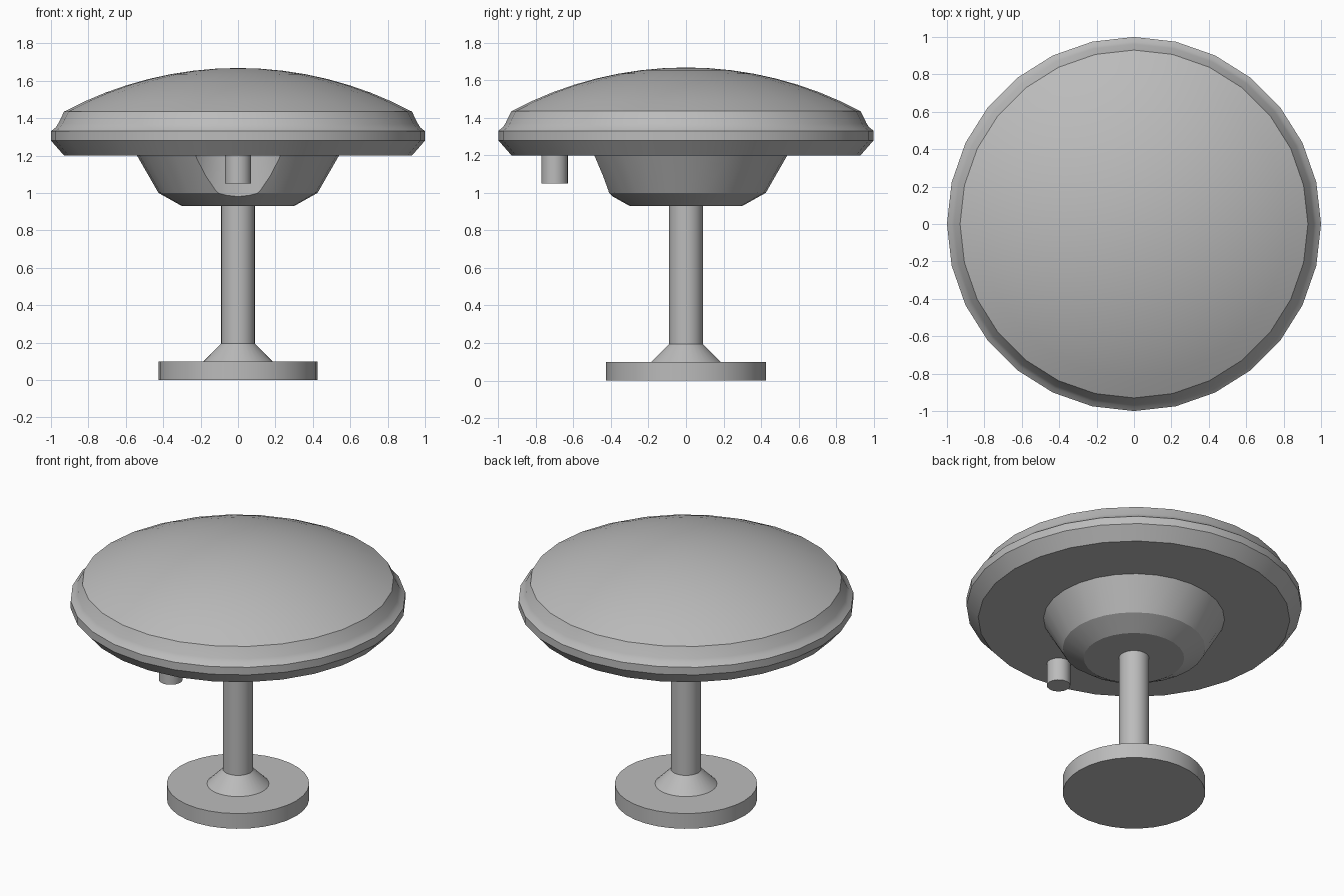
import bpy, bmesh, math

cube = bpy.data.objects.get("Cube")
if cube:
    bpy.data.objects.remove(cube, do_unlink=True)

grey = bpy.data.materials.new("plain_grey")
grey.use_nodes = True
color = (0.5, 0.5, 0.5, 1)
grey.diffuse_color = color
grey.node_tree.nodes["Principled BSDF"].inputs["Base Color"].default_value = color


def lathe(name, profile, sides=28, center=(0, 0), angle=20):
    """Turn a bottom-to-top (radius, z) profile into a closed solid."""
    bm = bmesh.new()
    rings = []
    for r, z in profile:
        if r == 0:
            rings.append([bm.verts.new((0, 0, z))])
        else:
            rings.append([bm.verts.new((r * math.cos(math.tau * i / sides),
                                        r * math.sin(math.tau * i / sides), z))
                          for i in range(sides)])
    for low, high in zip(rings, rings[1:]):
        for i in range(sides):
            j = (i + 1) % sides
            if len(high) == 1:
                bm.faces.new((low[i], low[j], high[0]))
            else:
                bm.faces.new((low[i], low[j], high[j], high[i]))
    bm.faces.new(rings[0][::-1])
    if len(rings[-1]) > 1:
        bm.faces.new(rings[-1])
    bmesh.ops.recalc_face_normals(bm, faces=bm.faces)
    mesh = bpy.data.meshes.new(name)
    bm.to_mesh(mesh)
    bm.free()
    mesh.materials.append(grey)
    obj = bpy.data.objects.new(name, mesh)
    obj.location = (center[0], center[1], 0)
    bpy.context.collection.objects.link(obj)
    smooth(obj, angle)
    return obj


def smooth(obj, angle):
    bpy.ops.object.select_all(action="DESELECT")
    obj.select_set(True)
    bpy.context.view_layer.objects.active = obj
    bpy.ops.object.shade_smooth_by_angle(angle=math.radians(angle))


# Foot and stem
lathe("base_plate", [(0.425, 0), (0.425, 0.1)], 32)
lathe("stem_collar", [(0.185, 0.1), (0.09, 0.195)], 32)
lathe("stem", [(0.09, 0.1), (0.09, 0.95)], 32)

# Flanged rim with a shallow spherical dome on top
rim_r, rim_z, dome_h = 0.93, 1.435, 0.233
sphere_r = (rim_r ** 2 + dome_h ** 2) / (2 * dome_h)
max_a = math.asin(rim_r / sphere_r)
lathe("rim", [(0.93, 1.2), (1, 1.28), (1, 1.33), (0.975, 1.35),
              (0.962, 1.37), (rim_r, rim_z)], angle=35)
steps = 8
dome = []
for i in range(steps):
    a = max_a * (1 - i / steps)
    dome.append((sphere_r * math.sin(a), rim_z + dome_h - sphere_r * (1 - math.cos(a))))
lathe("dome", dome + [(0, rim_z + dome_h)])

# Under-bowl with a rounded notch cut around the peg
bowl = lathe("under_bowl", [(0.3, 0.93), (0.425, 1.0), (0.54, 1.2), (0.54, 1.22)])
cutter = lathe("notch_cutter", [(0.31, 0.85), (0.31, 1.3)], 32, (0, -0.7))
cutter.hide_render = True
cutter.hide_viewport = True
cut = bowl.modifiers.new("notch", "BOOLEAN")
cut.operation = "DIFFERENCE"
cut.solver = "EXACT"
cut.object = cutter
bpy.context.view_layer.objects.active = bowl
bpy.ops.object.modifier_apply(modifier="notch")
bpy.data.objects.remove(cutter, do_unlink=True)
smooth(bowl, 40)

# Peg under the front edge
lathe("peg", [(0.07, 1.05), (0.07, 1.22)], 24, (0, -0.7))
